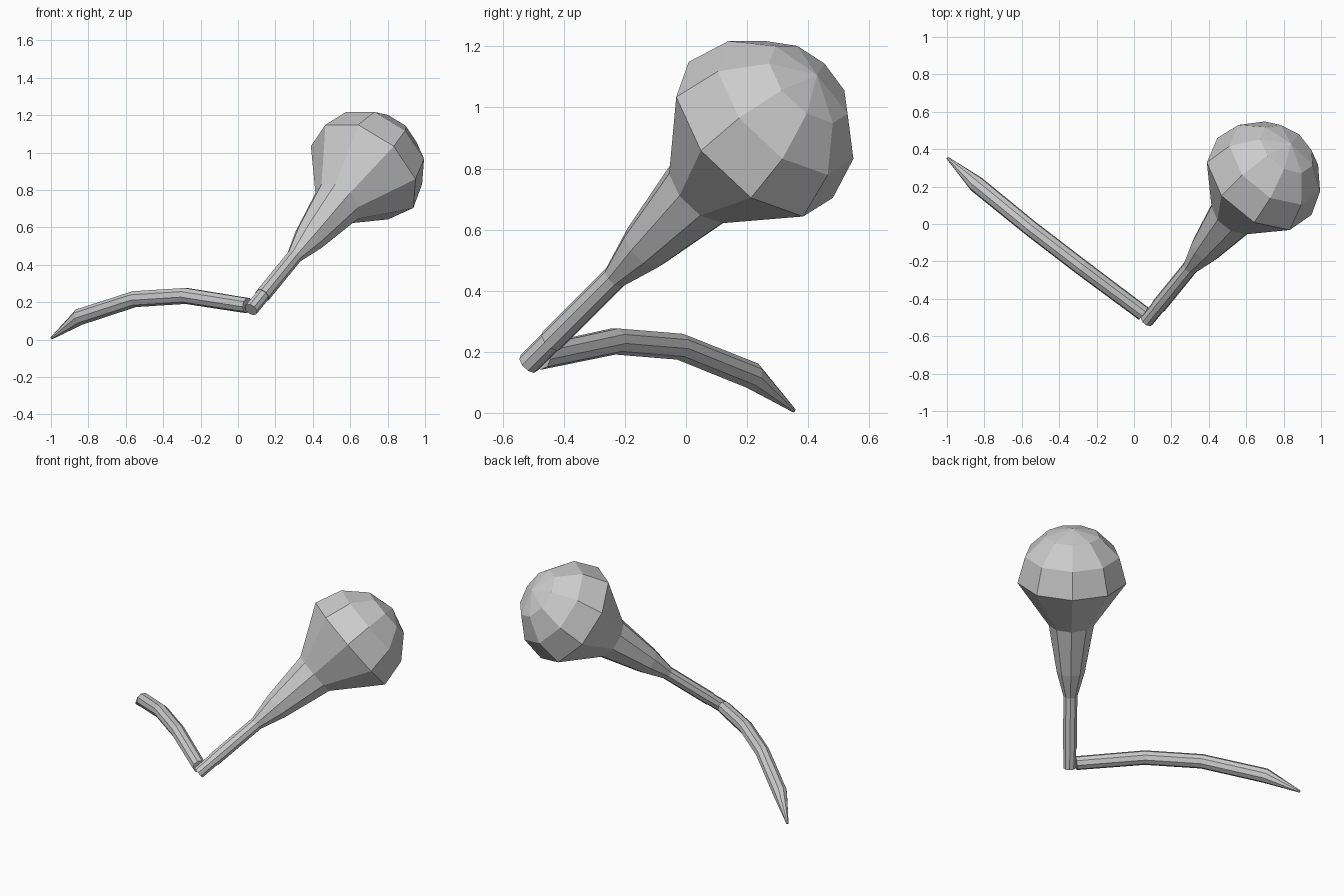
import bpy, bmesh, math
from mathutils import Vector

if "Cube" in bpy.data.objects:
    bpy.data.objects.remove(bpy.data.objects["Cube"])

SIDES = 9


def sweep(name, path):
    """Flat-faced tube through (point, radius) rings; radius 0 makes a pole."""
    pts = [Vector(p) for p, r in path]
    bm = bmesh.new()
    rings = []
    for i, (p, r) in enumerate(path):
        a = (pts[i] - pts[i - 1]).normalized() if i else Vector()
        b = (pts[i + 1] - pts[i]).normalized() if i < len(pts) - 1 else Vector()
        t = (a + b).normalized()
        u = t.cross(Vector((0, 0, 1))).normalized()
        v = u.cross(t)
        if r == 0:
            rings.append([bm.verts.new(pts[i])])
            continue
        ring = []
        for k in range(SIDES):
            ang = -math.pi / 2 + k * math.tau / SIDES
            ring.append(bm.verts.new(pts[i] + r * (math.cos(ang) * u + math.sin(ang) * v)))
        rings.append(ring)
    for lo, hi in zip(rings, rings[1:]):
        for k in range(SIDES):
            n = (k + 1) % SIDES
            if len(hi) == 1:
                bm.faces.new((lo[k], lo[n], hi[0]))
            else:
                bm.faces.new((lo[k], lo[n], hi[n], hi[k]))
    for end in (rings[0], rings[-1]):
        if len(end) > 2:
            bm.faces.new(end)
    bmesh.ops.recalc_face_normals(bm, faces=bm.faces)
    me = bpy.data.meshes.new(name)
    bm.to_mesh(me)
    bm.free()
    ob = bpy.data.objects.new(name, me)
    bpy.context.collection.objects.link(ob)
    return ob


# Leaning axis shared by the bulb and its stalk
centre = Vector((0.675, 0.227, 0.904))
axis = Vector((0.499, 0.612, 0.612)).normalized()
R = 0.33


def on_axis(profile):
    return [(centre + axis * t, r) for t, r in profile]


# Bulb: slim stalk, flared neck and half-sphere dome
dome = [(R * math.sin(math.radians(a)), R * math.cos(math.radians(a))) for a in (0, 30, 60)]
sweep("bulb", on_axis([(-1.09, 0.042), (-0.75, 0.042), (-0.59, 0.085), (-0.285, 0.137)]
                      + dome + [(R, 0)]))

# Short socket at the foot of the stalk
sweep("stalk_base", on_axis([(-1.213, 0.038), (-1.06, 0.038)]))

# Drooping tail with a pointed tip
sweep("tail", [((0.05, -0.478, 0.183), 0.042), ((-0.28, -0.232, 0.235), 0.044),
               ((-0.55, -0.025, 0.218), 0.044), ((-0.845, 0.215, 0.122), 0.045),
               ((-0.997, 0.353, 0.008), 0.007)])
